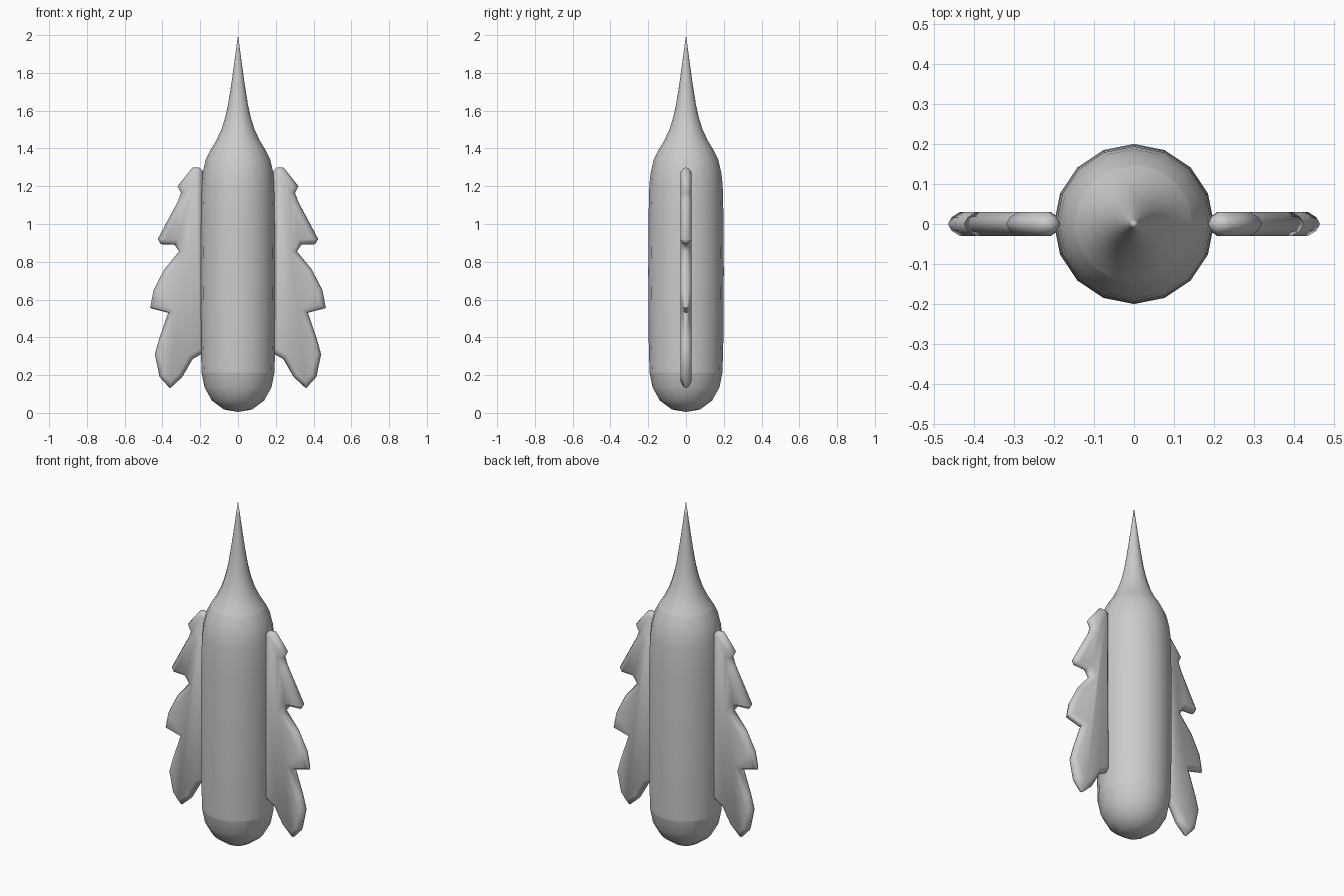
import bpy, bmesh
from math import cos, sin, pi

if "Cube" in bpy.data.objects:
    bpy.data.objects.remove(bpy.data.objects["Cube"])

SIDES = 16


def finish(name, bm, angle):
    bmesh.ops.recalc_face_normals(bm, faces=bm.faces)
    mesh = bpy.data.meshes.new(name)
    bm.to_mesh(mesh)
    bm.free()
    obj = bpy.data.objects.new(name, mesh)
    bpy.context.collection.objects.link(obj)
    bpy.ops.object.select_all(action='DESELECT')
    obj.select_set(True)
    bpy.context.view_layer.objects.active = obj
    bpy.ops.object.shade_smooth_by_angle(angle=angle)
    return obj


def lathe(name, profile):
    """Spin (radius, z) points around z; a zero radius becomes a pole."""
    bm = bmesh.new()
    rings = []
    for r, z in profile:
        if r == 0:
            rings.append([bm.verts.new((0, 0, z))] * SIDES)
        else:
            rings.append([bm.verts.new((r * cos(2 * pi * i / SIDES), r * sin(2 * pi * i / SIDES), z))
                          for i in range(SIDES)])
    for a, b in zip(rings, rings[1:]):
        for i in range(SIDES):
            j = (i + 1) % SIDES
            quad = dict.fromkeys((a[i], a[j], b[j], b[i]))
            bm.faces.new(list(quad))
    return finish(name, bm, 1.0)


# Body tube, pointed nose and rounded tail
lathe("body", [(0.193, 0.215), (0.198, 0.40), (0.20, 0.75), (0.198, 1.05),
               (0.194, 1.21), (0.187, 1.27), (0.171, 1.34), (0.147, 1.39)])
lathe("nose_cone", [(0.147, 1.39), (0.116, 1.44), (0.088, 1.50), (0.069, 1.56),
                    (0.053, 1.63), (0.037, 1.73), (0.023, 1.83), (0.011, 1.92), (0, 2.0)])
lathe("tail_cap", [(0, 0.005), (0.075, 0.018), (0.138, 0.065), (0.177, 0.135), (0.193, 0.215)])

# Feathered side fins: right upper half is rounded by insets, then mirrored
outline = [(0.185, 1.28), (0.205, 1.30), (0.24, 1.30), (0.28, 1.25), (0.32, 1.20),
           (0.302, 1.165), (0.318, 1.12), (0.425, 0.92), (0.408, 0.893), (0.335, 0.89),
           (0.312, 0.855), (0.39, 0.76), (0.447, 0.65), (0.465, 0.555), (0.37, 0.53),
           (0.418, 0.39), (0.44, 0.31), (0.415, 0.19), (0.36, 0.13), (0.295, 0.19),
           (0.24, 0.285), (0.195, 0.31), (0.182, 0.33)]
bm = bmesh.new()
face = bm.faces.new([bm.verts.new((x, 0, z)) for x, z in outline])
bm.normal_update()
if face.normal.y > 0:
    face.normal_flip()
for thickness, depth in ((0.008, 0.017), (0.018, 0.013)):
    bmesh.ops.inset_region(bm, faces=[face], thickness=thickness, depth=depth,
                           use_boundary=True, use_even_offset=True)
half = bm.verts[:] + bm.edges[:] + bm.faces[:]
copy = bmesh.ops.duplicate(bm, geom=half)["geom"]
for v in copy:
    if isinstance(v, bmesh.types.BMVert):
        v.co.y = -v.co.y
bmesh.ops.remove_doubles(bm, verts=bm.verts, dist=0.0005)
fins = finish("side_fins", bm, 1.3)
mirror = fins.modifiers.new("mirror_x", 'MIRROR')
mirror.use_axis[0] = True
